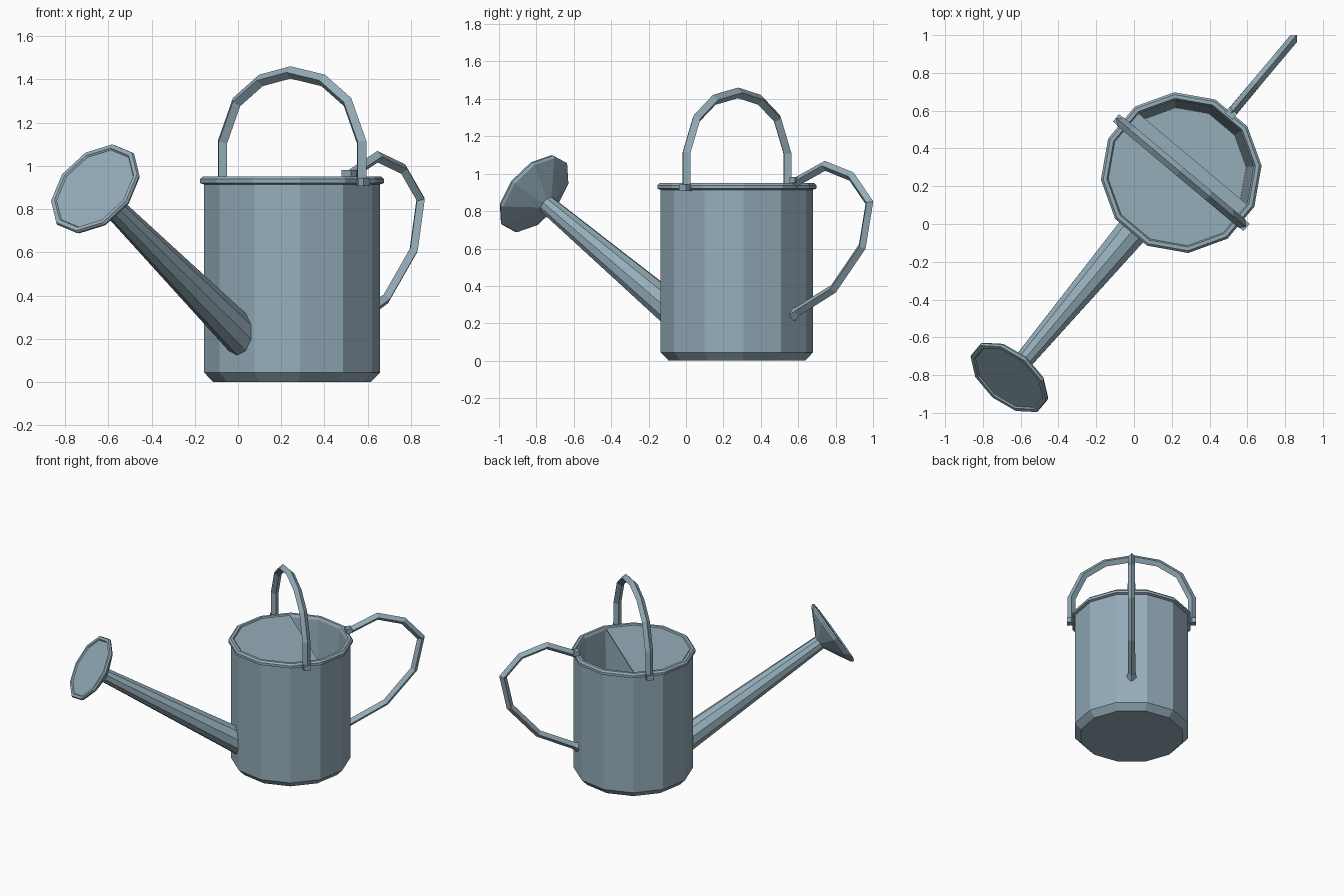
import bpy, bmesh, math
from mathutils import Vector, Matrix

if "Cube" in bpy.data.objects:
    bpy.data.objects.remove(bpy.data.objects["Cube"])

# Local frame: +X points to the rear handle, -X to the spout, turned 50 degrees in the world
PLACE = Matrix.Translation((0.250, 0.272, 0)) @ Matrix.Rotation(math.radians(50), 4, 'Z')
X, Y, Z = Vector((1, 0, 0)), Vector((0, 1, 0)), Vector((0, 0, 1))

# Blue-grey painted metal
METAL = bpy.data.materials.new("blue_grey_metal")
METAL.diffuse_color = (0.30, 0.42, 0.49, 1)
METAL.use_nodes = True
METAL.node_tree.nodes["Principled BSDF"].inputs["Base Color"].default_value = METAL.diffuse_color


def finish(name, bm):
    bmesh.ops.recalc_face_normals(bm, faces=bm.faces)
    bm.transform(PLACE)
    me = bpy.data.meshes.new(name)
    bm.to_mesh(me)
    bm.free()
    me.materials.append(METAL)
    ob = bpy.data.objects.new(name, me)
    bpy.context.collection.objects.link(ob)
    return ob


def ring(center, a, b, n, phase=0.0):
    angs = [math.radians(phase) + 2 * math.pi * i / n for i in range(n)]
    return [center + a * math.cos(t) + b * math.sin(t) for t in angs]


def loft(name, rings):
    bm = bmesh.new()
    rows = [[bm.verts.new(p) for p in r] for r in rings]
    n = len(rows[0])
    for r0, r1 in zip(rows, rows[1:]):
        for i in range(n):
            j = (i + 1) % n
            bm.faces.new((r0[i], r0[j], r1[j], r1[i]))
    bm.faces.new(rows[0][::-1])
    bm.faces.new(rows[-1])
    return finish(name, bm)


def sweep(name, path, side, radii):
    """Diamond-section bar along a planar path with mitred corners."""
    rings = []
    for i, p in enumerate(path):
        d0 = (p - path[max(i - 1, 0)]).normalized()
        d1 = (path[min(i + 1, len(path) - 1)] - p).normalized()
        t = (d0 + d1).normalized()
        ref = d1 if d1.length > 0 else d0
        rings.append(ring(p, side * radii[i], side.cross(t) * radii[i] / t.dot(ref), 4))
    return loft(name, rings)


def box(name, center, size):
    bm = bmesh.new()
    bmesh.ops.create_cube(bm, size=1, matrix=Matrix.Translation(center) @ Matrix.Diagonal((*size, 1)))
    return finish(name, bm)


# Twelve-sided body with chamfered foot, rolled rim and hollow inside
profile = [(0.366, 0), (0.409, 0.045), (0.409, 0.914), (0.427, 0.92), (0.427, 0.938),
           (0.415, 0.95), (0.395, 0.95), (0.385, 0.93), (0.345, 0.03)]
loft("body", [ring(Z * z, X * r, Y * r, 12, 15) for r, z in profile])

# Half cover over the spout side of the opening
bm = bmesh.new()
verts = [bm.verts.new(p) for p in ring(Z * 0.934, X * 0.388, Y * 0.388, 12, 15)]
bm.faces.new(verts)
bmesh.ops.bisect_plane(bm, geom=bm.verts[:] + bm.edges[:] + bm.faces[:],
                       plane_co=X * 0.095, plane_no=X, clear_outer=True)
finish("half_cover", bm).modifiers.new("thickness", 'SOLIDIFY').thickness = 0.008

# Tapered ten-sided spout, its base cut flush with the body wall
base = Vector((-0.385, 0, 0.225))
rose_center = Vector((-1.418, 0, 0.895))
axis = (rose_center - base).normalized()
up = Y.cross(axis)
if up.z < 0:
    up = -up
tip = rose_center - axis * 0.11
loft("spout", [ring(base, Y * 0.088, Z * 0.108, 10, 90),
               ring(tip, Y * 0.05, up * 0.05, 10, 90)])

# Ten-sided rose: shallow cone with a rim and a slightly recessed face
rose = [(0.05, -0.115), (0.235, -0.018), (0.243, -0.004), (0.238, 0.008), (0.218, 0.008), (0.212, 0.0)]
loft("rose", [ring(rose_center + axis * s, Y * r, up * r, 10, 90) for r, s in rose])

# Arched carrying handle across the top
half = [(0.42, 0.91), (0.42, 1.11), (0.335, 1.295), (0.188, 1.395)]
arch = half + [(0.01, 1.432)] + [(-y, z) for y, z in reversed(half)]
sweep("top_handle", [Vector((0, y, z)) for y, z in arch], X, [0.028] * len(arch))
for s, label in ((1, "left"), (-1, "right")):
    box("top_handle_lug_" + label, (0, s * 0.430, 0.925), (0.05, 0.042, 0.036))

# Rear handle loop with a flared lower end
loop = [(0.40, 0.95), (0.615, 1.042), (0.80, 0.985), (0.925, 0.845), (0.875, 0.61), (0.675, 0.385),
        (0.42, 0.262), (0.385, 0.245)]
sweep("rear_handle", [Vector((x, 0, z)) for x, z in loop], Y, [0.025] * 6 + [0.026, 0.038])
box("rear_handle_lug", (0.41, 0, 0.965), (0.04, 0.055, 0.032))
